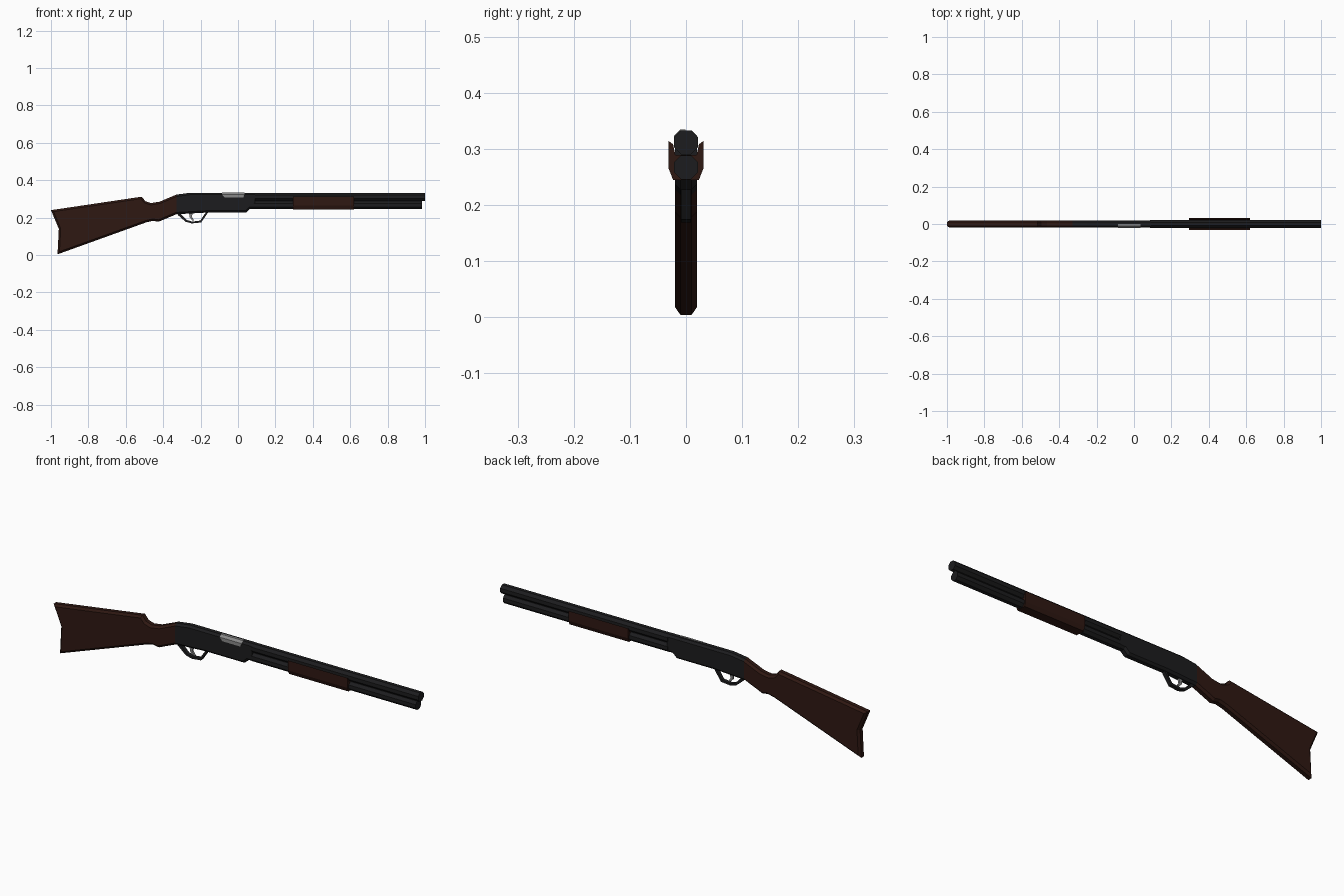
import bpy, bmesh, math
from mathutils import Matrix

if "Cube" in bpy.data.objects:
    bpy.data.objects.remove(bpy.data.objects["Cube"])


def material(name, rgb):
    m = bpy.data.materials.new(name)
    m.diffuse_color = (*rgb, 1)
    m.use_nodes = True
    m.node_tree.nodes["Principled BSDF"].inputs["Base Color"].default_value = m.diffuse_color
    return m


BLACK = material("black_steel", (0.012, 0.012, 0.013))
WOOD = material("dark_wood", (0.028, 0.009, 0.006))
STEEL = material("bright_steel", (0.25, 0.25, 0.25))


def finish(name, bm, mat):
    bmesh.ops.recalc_face_normals(bm, faces=bm.faces)
    me = bpy.data.meshes.new(name)
    bm.to_mesh(me)
    bm.free()
    me.materials.append(mat)
    ob = bpy.data.objects.new(name, me)
    bpy.context.collection.objects.link(ob)
    return ob


def slab(name, pts, y0, y1, mat, chamfer=0, open_x=()):
    """Extrude an (x, z) outline along y; chamfer both rims except at open_x joints."""
    bm = bmesh.new()
    f = bm.faces.new([bm.verts.new((x, y0, z)) for x, z in pts])
    r = bmesh.ops.extrude_face_region(bm, geom=[f])
    for v in r["geom"]:
        if isinstance(v, bmesh.types.BMVert):
            v.co.y = y1
    if chamfer:
        rim = []
        for e in bm.edges:
            a, b = (v.co for v in e.verts)
            joint = any(abs(a.x - j) < 1e-4 and abs(b.x - j) < 1e-4 for j in open_x)
            if abs(a.y - b.y) < 1e-6 and not joint:
                rim.append(e)
        bmesh.ops.bevel(bm, geom=rim, offset=chamfer, segments=1,
                        affect='EDGES', clamp_overlap=True)
    return finish(name, bm, mat)


def tube(name, x0, x1, z, flat, mat):
    """Octagonal rod along x with a flat on top."""
    bm = bmesh.new()
    r = flat / math.cos(math.pi / 8)
    m = (Matrix.Translation(((x0 + x1) / 2, 0, z)) @ Matrix.Rotation(math.pi / 2, 4, 'Y')
         @ Matrix.Rotation(math.pi / 8, 4, 'Z'))
    bmesh.ops.create_cone(bm, cap_ends=True, segments=8, radius1=r, radius2=r,
                          depth=x1 - x0, matrix=m)
    return finish(name, bm, mat)


# Shoulder stock with its wrist
slab("stock", [(-1.0, 0.24), (-0.515, 0.312), (-0.495, 0.288), (-0.465, 0.278), (-0.42, 0.285),
               (-0.33, 0.323), (-0.33, 0.218), (-0.425, 0.178), (-0.455, 0.183), (-0.49, 0.175),
               (-0.965, 0.004), (-0.958, 0.14)],
     -0.02, 0.02, WOOD, 0.01, (-0.33,))

# Receiver
slab("receiver", [(-0.33, 0.323), (-0.255, 0.333), (0.09, 0.333), (0.09, 0.247), (0.065, 0.247),
                  (0.043, 0.227), (-0.17, 0.227), (-0.33, 0.218)],
     -0.02, 0.02, BLACK, 0.01, (-0.33, 0.09))

# Barrel and magazine tube
tube("barrel", 0.085, 1.0, 0.3115, 0.0215, BLACK)
tube("magazine_tube", 0.085, 0.985, 0.267, 0.0215, BLACK)

# Pump handle: U-shaped section swept along x
half = [(0.023, 0.2445), (0.031, 0.265), (0.031, 0.314), (0.023, 0.308), (0.019, 0.289)]
section = half + [(-y, z) for y, z in reversed(half)]
bm = bmesh.new()
face = bm.faces.new([bm.verts.new((0.295, y, z)) for y, z in section])
ext = bmesh.ops.extrude_face_region(bm, geom=[face])
for v in ext["geom"]:
    if isinstance(v, bmesh.types.BMVert):
        v.co.x = 0.62
finish("pump_handle", bm, WOOD)

# Ejection port plate wrapping the top right edge of the receiver
bm = bmesh.new()
rows = []
for y, z, xa, xb in [(-0.0215, 0.307, -0.07, 0.028), (-0.0215, 0.3235, -0.085, 0.035),
                     (-0.0105, 0.3342, -0.085, 0.035), (-0.001, 0.3342, -0.085, 0.035)]:
    rows.append([bm.verts.new((xa, y, z)), bm.verts.new((xb, y, z))])
for a, b in zip(rows, rows[1:]):
    bm.faces.new((a[0], a[1], b[1], b[0]))
port = finish("ejection_port", bm, STEEL)
sol = port.modifiers.new("thickness", 'SOLIDIFY')
sol.thickness = 0.003
sol.offset = -1

# Trigger guard bow and trigger
outer = [(-0.325, 0.217), (-0.28, 0.178), (-0.247, 0.169), (-0.197, 0.174), (-0.16, 0.228)]
inner = [(-0.172, 0.228), (-0.202, 0.184), (-0.245, 0.179), (-0.273, 0.187), (-0.308, 0.222)]
slab("trigger_guard", outer + inner, -0.009, 0.009, BLACK)
slab("trigger", [(-0.262, 0.226), (-0.242, 0.226), (-0.247, 0.205), (-0.234, 0.184),
                 (-0.243, 0.184), (-0.258, 0.2)], -0.005, 0.005, STEEL)
